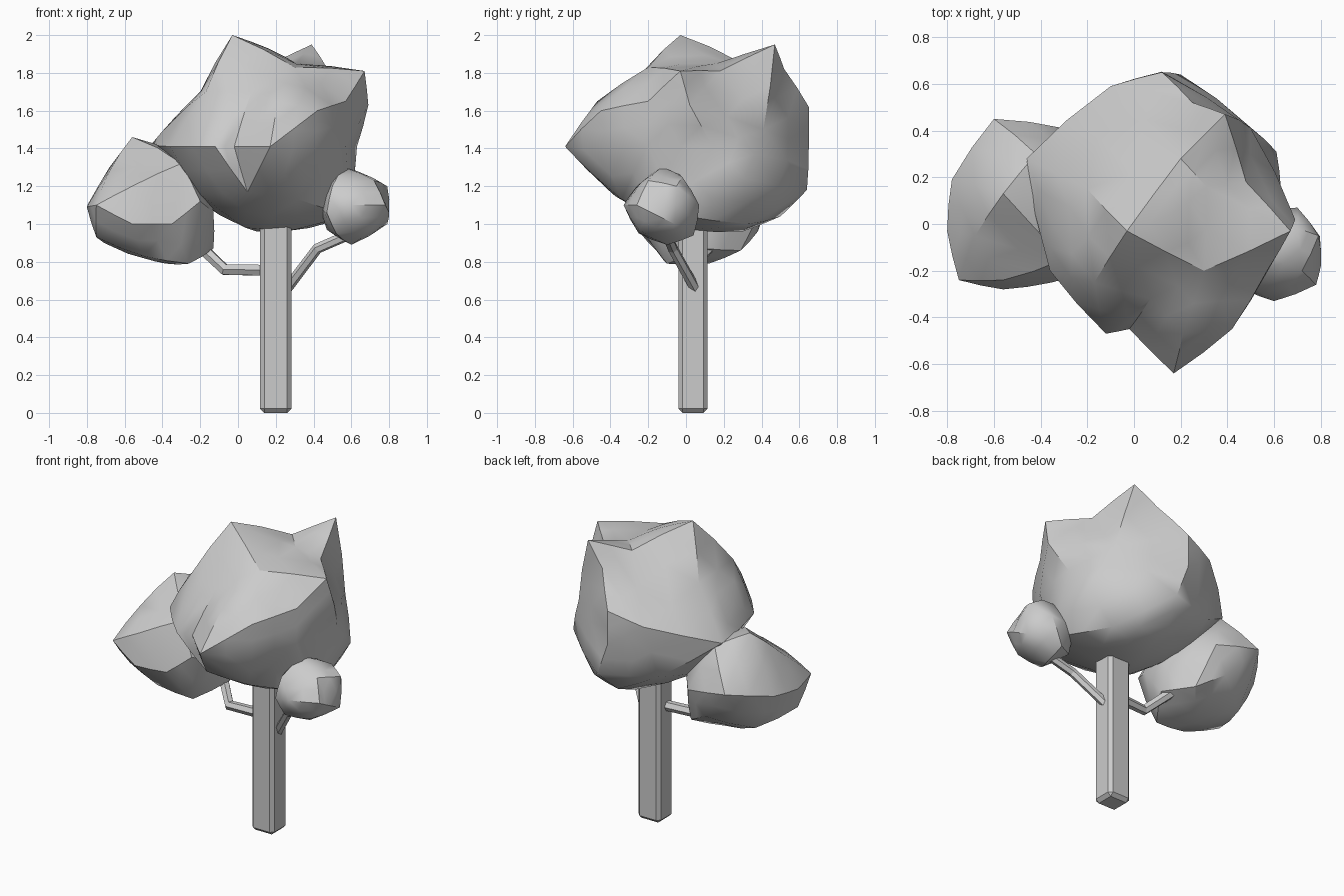
import bpy, bmesh
from math import radians
from mathutils import Vector


def finish(obj, angle):
    bpy.ops.object.select_all(action='DESELECT')
    obj.select_set(True)
    bpy.context.view_layer.objects.active = obj
    bpy.ops.object.shade_smooth_by_angle(angle=radians(angle))


def clump(name, center, pts, angle=36):
    """Faceted leaf mass: skin the directions as a sphere, then pull out to the corners."""
    c = Vector(center)
    bm = bmesh.new()
    target = {}
    for p in pts:
        v = bm.verts.new((Vector(p) - c).normalized())
        target[v] = Vector(p)
    bmesh.ops.convex_hull(bm, input=bm.verts[:])
    for v in bm.verts:
        v.co = target[v]
    bmesh.ops.recalc_face_normals(bm, faces=bm.faces[:])
    # swell the facets slightly between the fixed corners
    corners = set(bm.verts)
    radius = {v: (v.co - c).length for v in corners}
    ends = {e: sum(radius[v] for v in e.verts) / 2 for e in bm.edges}
    mids = {((e.verts[0].co + e.verts[1].co) / 2).to_tuple(4): r for e, r in ends.items()}
    bmesh.ops.subdivide_edges(bm, edges=bm.edges[:], cuts=1, use_grid_fill=True)
    for v in bm.verts:
        r = mids.get(v.co.to_tuple(4))
        if r:
            d = v.co - c
            v.co = c + d.normalized() * (0.75 * d.length + 0.25 * r)
    me = bpy.data.meshes.new(name)
    bm.to_mesh(me)
    bm.free()
    obj = bpy.data.objects.new(name, me)
    bpy.context.collection.objects.link(obj)
    finish(obj, angle)


def branch(name, pts, radius):
    cu = bpy.data.curves.new(name, 'CURVE')
    cu.dimensions = '3D'
    cu.bevel_depth = radius
    cu.bevel_resolution = 1
    cu.use_fill_caps = True
    sp = cu.splines.new('POLY')
    sp.points.add(len(pts) - 1)
    sp.use_smooth = False
    for q, p in zip(sp.points, pts):
        q.co = (*p, 1)
    obj = bpy.data.objects.new(name, cu)
    bpy.context.collection.objects.link(obj)


# trunk: chamfered square post
bpy.ops.mesh.primitive_cube_add(size=1, location=(0.2, 0.037, 0.56))
trunk = bpy.context.object
trunk.name = "trunk"
trunk.scale = (0.165, 0.155, 1.12)
bpy.ops.object.transform_apply(location=False, rotation=False, scale=True)
bev = trunk.modifiers.new("chamfer", 'BEVEL')
bev.width = 0.022
bev.segments = 1

# branches
branch("left_branch", [(0.18, 0.03, 0.755), (-0.07, 0.01, 0.758), (-0.24, 0.16, 0.92)], 0.033)
branch("right_branch", [(0.23, 0.07, 0.62), (0.42, -0.07, 0.87), (0.58, -0.1, 0.94)], 0.028)

# main crown
clump("main_foliage", (0.13, 0.05, 1.43), [
    (-0.03, -0.03, 2.0), (0.31, 0.16, 1.85), (0.39, 0.47, 1.95), (0.67, -0.03, 1.81),
    (0.16, 0.04, 1.93), (0.2, 0.28, 1.86), (0.48, 0.18, 1.81), (0.25, 0.52, 1.82),
    (0.07, -0.32, 1.70), (0.21, -0.47, 1.65), (0.42, -0.45, 1.60), (0.17, -0.64, 1.41),
    (-0.02, -0.45, 1.41), (-0.12, -0.47, 1.41), (0.3, -0.2, 1.83), (-0.17, -0.25, 1.70),
    (-0.36, -0.20, 1.41), (-0.35, 0.0, 1.54), (-0.2, 0.15, 1.70), (-0.46, 0.28, 1.42),
    (-0.1, 0.59, 1.55), (0.12, 0.65, 1.62), (0.69, 0.02, 1.63), (0.57, -0.2, 1.65),
    (0.63, 0.14, 1.41), (0.61, 0.31, 1.24), (0.5, 0.41, 1.5), (0.2, 0.64, 1.18),
    (0.12, 0.65, 1.4), (-0.15, 0.5, 1.2), (0.41, -0.44, 1.38), (0.57, -0.2, 1.42),
    (0.05, -0.40, 1.17), (0.32, -0.34, 1.13), (0.58, -0.05, 1.05), (0.3, 0.0, 0.97),
    (0.04, -0.05, 0.98), (0.15, 0.3, 0.96), (0.45, 0.33, 1.0), (-0.2, -0.15, 1.16),
    (-0.22, 0.2, 1.13), (0.15, 0.5, 1.04)])

# left clump
clump("left_foliage", (-0.46, 0.06, 1.09), [
    (-0.56, 0.13, 1.46), (-0.42, 0.3, 1.40), (-0.3, 0.1, 1.37), (-0.30, -0.15, 1.32),
    (-0.68, -0.05, 1.28), (-0.56, -0.24, 1.20), (-0.75, -0.24, 1.10), (-0.8, -0.03, 1.09),
    (-0.78, 0.19, 1.12), (-0.6, 0.45, 1.18), (-0.3, 0.41, 1.12), (-0.15, 0.2, 1.15),
    (-0.13, -0.05, 1.06), (-0.2, -0.2, 1.12), (-0.35, -0.25, 1.0), (-0.56, -0.28, 1.0),
    (-0.75, -0.1, 0.93), (-0.65, 0.2, 0.88), (-0.4, 0.38, 0.96), (-0.13, 0.1, 0.87),
    (-0.38, 0.12, 0.79), (-0.26, -0.1, 0.79), (-0.24, 0.29, 0.86), (-0.5, -0.13, 0.83)])

# right clump
clump("right_foliage", (0.62, -0.12, 1.09), [
    (0.56, -0.13, 1.3), (0.50, -0.05, 1.26), (0.70, -0.02, 1.25), (0.79, -0.05, 1.2),
    (0.72, -0.2, 1.23), (0.50, -0.26, 1.2), (0.6, -0.33, 1.1), (0.78, -0.26, 1.1),
    (0.8, -0.18, 1.06), (0.79, -0.06, 1.0), (0.7, 0.07, 1.1), (0.52, 0.05, 1.1),
    (0.44, -0.14, 1.09), (0.47, -0.28, 1.06), (0.52, -0.25, 0.95), (0.7, -0.25, 0.97),
    (0.6, -0.1, 0.89), (0.6, 0.04, 0.94), (0.47, -0.05, 0.97)])
